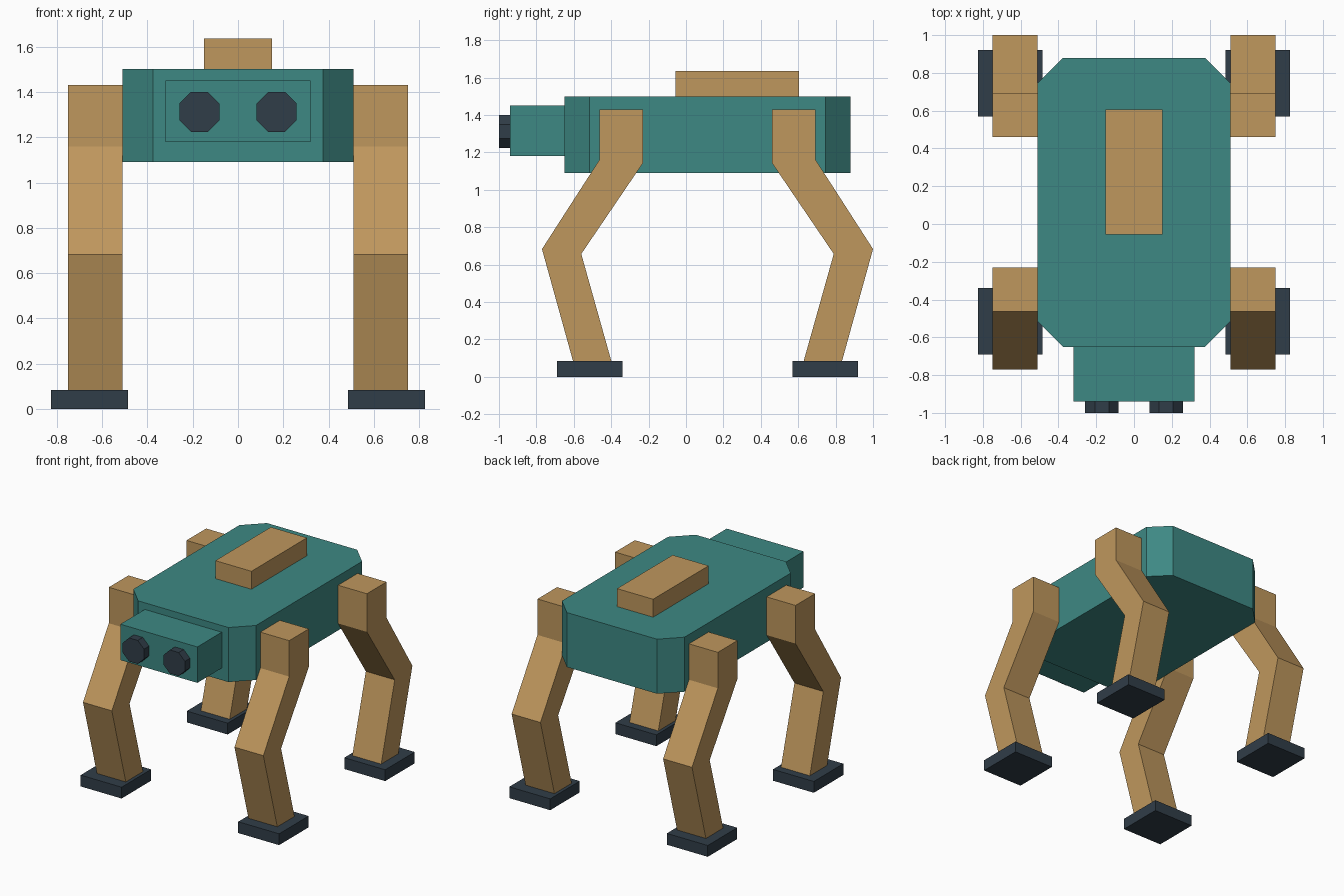
import bpy, bmesh, math
from mathutils import Matrix, Vector

if "Cube" in bpy.data.objects:
    bpy.data.objects.remove(bpy.data.objects["Cube"])


def material(name, rgb):
    mat = bpy.data.materials.new(name)
    mat.diffuse_color = (*rgb, 1)
    mat.use_nodes = True
    mat.node_tree.nodes["Principled BSDF"].inputs["Base Color"].default_value = mat.diffuse_color
    return mat


TEAL = material("teal", (0.048, 0.25, 0.23))
TAN = material("tan", (0.52, 0.31, 0.11))
DARK = material("dark", (0.03, 0.047, 0.065))


def finish(name, bm, mat, mirror=False):
    bmesh.ops.recalc_face_normals(bm, faces=bm.faces)
    mesh = bpy.data.meshes.new(name)
    bm.to_mesh(mesh)
    bm.free()
    mesh.materials.append(mat)
    ob = bpy.data.objects.new(name, mesh)
    bpy.context.collection.objects.link(ob)
    if mirror:
        ob.modifiers.new("mirror", "MIRROR").use_mirror_merge = False
    return ob


def box(name, x, y, z, mat, mirror=False, chamfer=0):
    bm = bmesh.new()
    size = [b - a for a, b in (x, y, z)]
    centre = [(a + b) / 2 for a, b in (x, y, z)]
    bmesh.ops.create_cube(bm, size=1, matrix=Matrix.Translation(centre) @ Matrix.Diagonal((*size, 1)))
    if chamfer:
        upright = [e for e in bm.edges if abs(e.verts[0].co.z - e.verts[1].co.z) > 0.01]
        bmesh.ops.bevel(bm, geom=upright, offset=chamfer, offset_type='OFFSET',
                        segments=1, affect='EDGES', profile=0.5)
    return finish(name, bm, mat, mirror)


def side_profile(name, points, x0, x1, mat):
    bm = bmesh.new()
    face = bm.faces.new([bm.verts.new((x0, y, z)) for y, z in points])
    ext = bmesh.ops.extrude_face_region(bm, geom=[face], use_keep_orig=True)
    verts = [g for g in ext["geom"] if isinstance(g, bmesh.types.BMVert)]
    bmesh.ops.translate(bm, verts=verts, vec=Vector((x1 - x0, 0, 0)))
    return finish(name, bm, mat, mirror=True)


# Torso, head and back pack
box("torso", (-0.51, 0.51), (-0.65, 0.88), (1.09, 1.50), TEAL, chamfer=0.135)
box("head", (-0.32, 0.32), (-0.94, -0.65), (1.18, 1.45), TEAL)
box("back_pack", (-0.15, 0.15), (-0.055, 0.605), (1.50, 1.635), TAN)

# Octagonal eyes with flat tops
bm = bmesh.new()
radius = 0.0885 / math.cos(math.pi / 8)
bmesh.ops.create_cone(bm, cap_ends=True, segments=8, radius1=radius, radius2=radius, depth=0.06,
                      matrix=Matrix.Translation((0.17, -0.97, 1.312))
                      @ Matrix.Rotation(math.pi / 2, 4, 'X') @ Matrix.Rotation(math.pi / 8, 4, 'Z'))
# Keep flat sides up whatever the primitive's starting angle
top = [v for v in bm.verts if v.co.z > 1.312 + radius - 0.001]
if top:
    bmesh.ops.rotate(bm, verts=bm.verts, cent=(0.17, -0.97, 1.312),
                     matrix=Matrix.Rotation(math.pi / 8, 3, 'Y'))
finish("eyes", bm, DARK, mirror=True)

# Bent legs: the rear pair is the front pair flipped front to back
leg = [(-0.463, 1.43), (-0.23, 1.43), (-0.23, 1.143), (-0.56, 0.657), (-0.398, 0.08),
       (-0.603, 0.08), (-0.77, 0.683), (-0.463, 1.16)]
MID = 0.115
side_profile("front_legs", leg, 0.51, 0.75, TAN)
side_profile("rear_legs", [(2 * MID - y, z) for y, z in leg], 0.51, 0.75, TAN)

# Feet
box("front_feet", (0.485, 0.825), (-0.69, -0.34), (0, 0.085), DARK, mirror=True)
box("rear_feet", (0.485, 0.825), (0.57, 0.92), (0, 0.085), DARK, mirror=True)
